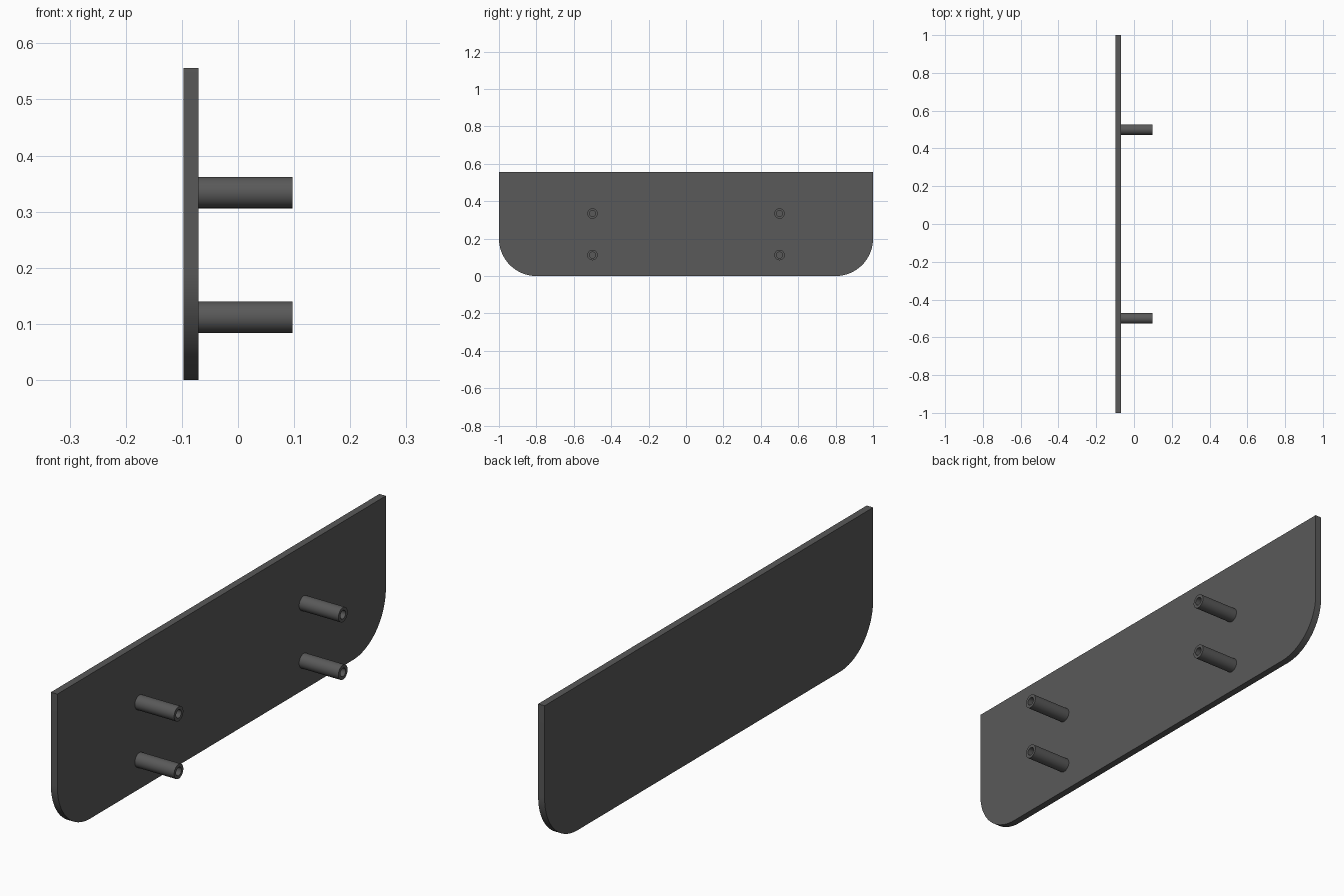
import bpy, bmesh, math

if "Cube" in bpy.data.objects:
    bpy.data.objects.remove(bpy.data.objects["Cube"])

X_BACK, X_FACE, X_TIP = -0.0975, -0.07, 0.0975
HEIGHT, CORNER = 0.556, 0.2

dark = bpy.data.materials.new("dark_grey")
dark.diffuse_color = (0.1, 0.1, 0.1, 1)
dark.use_nodes = True
dark.node_tree.nodes["Principled BSDF"].inputs["Base Color"].default_value = dark.diffuse_color


def make_object(name, bm):
    bmesh.ops.recalc_face_normals(bm, faces=bm.faces)
    mesh = bpy.data.meshes.new(name)
    bm.to_mesh(mesh)
    bm.free()
    obj = bpy.data.objects.new(name, mesh)
    bpy.context.collection.objects.link(obj)
    mesh.materials.append(dark)
    bpy.ops.object.select_all(action='DESELECT')
    obj.select_set(True)
    bpy.context.view_layer.objects.active = obj
    bpy.ops.object.shade_smooth_by_angle(angle=math.radians(30))
    return obj


# Plate: outline with two rounded lower corners, extruded along x
def make_plate():
    outline = [(1, HEIGHT), (-1, HEIGHT)]
    for cy, start in ((-1 + CORNER, math.pi), (1 - CORNER, 1.5 * math.pi)):
        for i in range(25):
            a = start + i / 24 * math.pi / 2
            outline.append((cy + CORNER * math.cos(a), CORNER + CORNER * math.sin(a)))
    bm = bmesh.new()
    face = bm.faces.new([bm.verts.new((X_BACK, y, z)) for y, z in outline])
    ext = bmesh.ops.extrude_face_region(bm, geom=[face], use_keep_orig=True)
    moved = [v for v in ext["geom"] if isinstance(v, bmesh.types.BMVert)]
    bmesh.ops.translate(bm, verts=moved, vec=(X_FACE - X_BACK, 0, 0))
    make_object("plate", bm)


# Hollow post: wall section spun around the x direction
def make_post(name, y, z, outer=0.028, inner=0.016, sides=48):
    section = [(X_FACE, outer), (X_TIP, outer), (X_TIP, inner), (X_FACE, inner)]
    bm = bmesh.new()
    rings = []
    for x, r in section:
        rings.append([bm.verts.new((x, y + r * math.cos(i * math.tau / sides),
                                    z + r * math.sin(i * math.tau / sides)))
                      for i in range(sides)])
    for a, b in zip(rings, rings[1:]):
        for i in range(sides):
            j = (i + 1) % sides
            bm.faces.new((a[i], a[j], b[j], b[i]))
    make_object(name, bm)


make_plate()
for side, y in (("left", -0.5), ("right", 0.5)):
    for level, z in (("lower", 0.112), ("upper", 0.334)):
        make_post(f"{level}_{side}_post", y, z)
